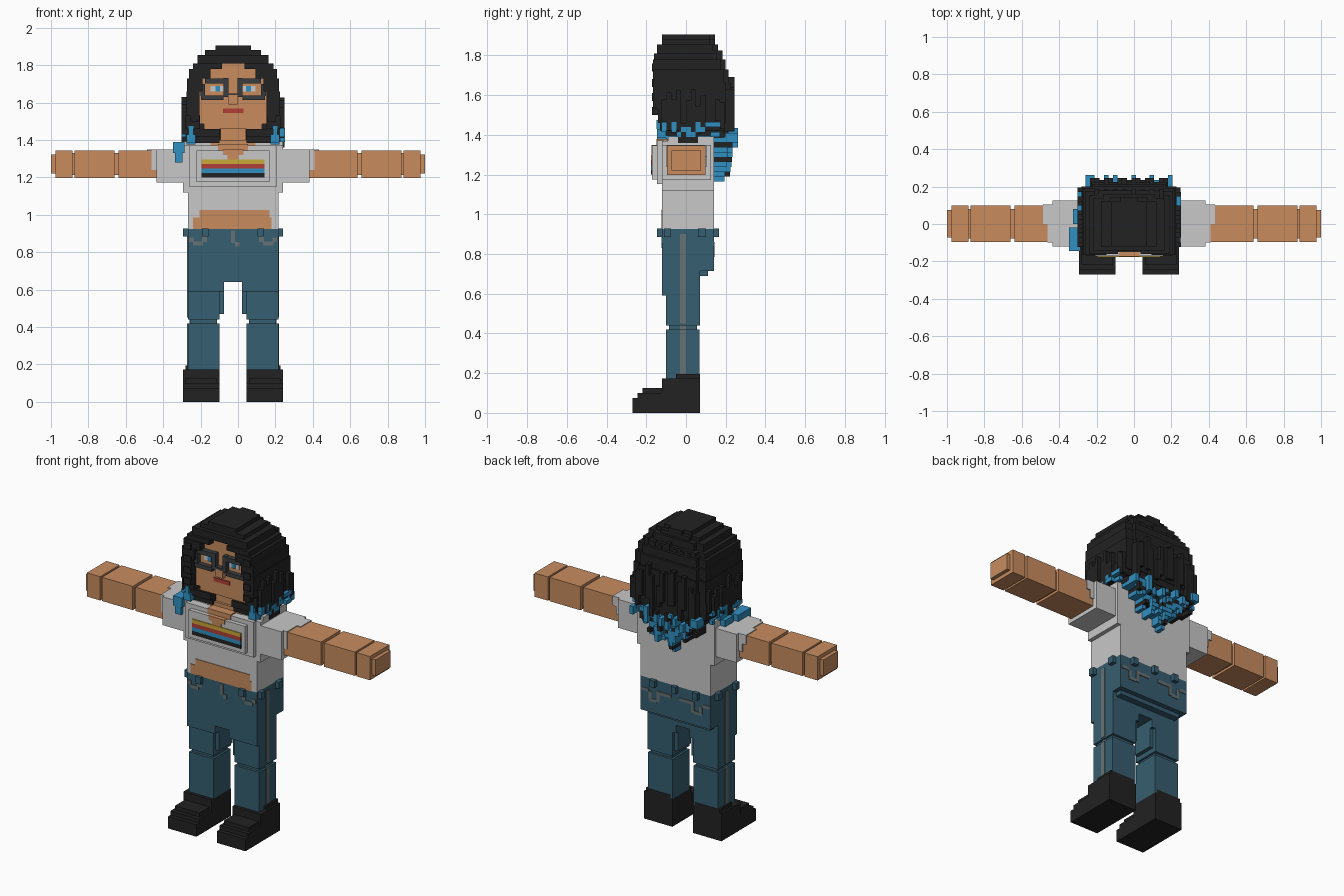
import bpy, bmesh, random

if "Cube" in bpy.data.objects:
    bpy.data.objects.remove(bpy.data.objects["Cube"], do_unlink=True)

random.seed(4)
C = -0.0265      # body centre line
U = 0.0245       # voxel size


def material(name, rgb):
    lin = [(v / 255 / 12.92 if v < 11 else ((v / 255 + 0.055) / 1.055) ** 2.4) for v in rgb] + [1.0]
    m = bpy.data.materials.new(name)
    m.use_nodes = True
    m.diffuse_color = lin
    m.node_tree.nodes["Principled BSDF"].inputs["Base Color"].default_value = lin
    return m


SKIN = material("skin", (200, 140, 95))
SHIRT = material("shirt white", (200, 200, 200))
DENIM = material("denim", (54, 94, 112))
BLACK = material("black", (34, 34, 34))
BLUE = material("bright blue", (48, 143, 193))
GREY = material("seam grey", (102, 113, 115))
RED = material("red", (178, 62, 54))
YELLOW = material("yellow", (202, 168, 58))
FRAME = material("frame grey", (58, 61, 64))


def build(name, mat, boxes, mirror=False, centre=C):
    """One object from boxes (x0, x1, y0, y1, z0, z1), x measured from the centre line."""
    bm = bmesh.new()
    for s in ((1, -1) if mirror else (1,)):
        for x0, x1, y0, y1, z0, z1 in boxes:
            vs = bmesh.ops.create_cube(bm, size=1)["verts"]
            for v in vs:
                v.co = (centre + s * ((x0 + x1) / 2 + v.co.x * (x1 - x0)),
                        (y0 + y1) / 2 + v.co.y * (y1 - y0),
                        (z0 + z1) / 2 + v.co.z * (z1 - z0))
    bmesh.ops.recalc_face_normals(bm, faces=bm.faces)
    me = bpy.data.meshes.new(name)
    bm.to_mesh(me)
    bm.free()
    me.materials.append(mat)
    ob = bpy.data.objects.new(name, me)
    bpy.context.collection.objects.link(ob)
    return ob


# Boots with a stepped toe
build("boots", BLACK, [
    (0.072, 0.267, -0.27, 0.07, 0, 0.075),
    (0.072, 0.267, -0.245, 0.07, 0.075, 0.10),
    (0.085, 0.255, -0.22, 0.07, 0.10, 0.125),
    (0.072, 0.267, -0.12, 0.07, 0.10, 0.172),
    (0.085, 0.255, -0.05, 0.07, 0.172, 0.195)], True)

# Trousers: shins, recessed knees, thighs and seat
build("trouser_legs", DENIM, [
    (0.072, 0.242, -0.10, 0.068, 0.172, 0.42),
    (0.085, 0.23, -0.085, 0.055, 0.41, 0.45),
    (0.072, 0.242, -0.10, 0.07, 0.44, 0.60),
    (0.048, 0.072, -0.08, 0.05, 0.47, 0.65),
    (0.048, 0.242, -0.12, 0.07, 0.59, 0.65)], True)
build("trouser_hips", DENIM, [
    (-0.242, 0.242, -0.12, 0.07, 0.64, 0.925),
    (-0.215, 0.215, 0.06, 0.11, 0.69, 0.72),
    (-0.242, 0.242, 0.06, 0.14, 0.715, 0.925)])
build("belt_loops", DENIM, [
    (0.13, 0.165, -0.145, -0.115, 0.885, 0.928),
    (0.13, 0.165, 0.135, 0.165, 0.885, 0.928),
    (0.24, 0.267, -0.11, -0.075, 0.885, 0.928),
    (0.24, 0.267, 0.06, 0.10, 0.885, 0.928),
    (0.0, 0.015, 0.135, 0.165, 0.885, 0.928)], True)

# Grey stitching plates: side stripes, pockets and fly
build("side_stripes", GREY, [
    (0.240, 0.245, -0.03, 0.0, 0.45, 0.90),
    (0.228, 0.233, -0.03, 0.0, 0.42, 0.45),
    (0.240, 0.245, -0.03, 0.0, 0.195, 0.42)], True)
build("pocket_stitching", GREY, [
    (0.21, 0.235, -0.124, -0.12, 0.855, 0.88),
    (0.16, 0.215, -0.124, -0.12, 0.835, 0.858),
    (0.14, 0.165, -0.124, -0.12, 0.855, 0.905),
    (0.03, 0.12, 0.14, 0.144, 0.84, 0.86),
    (0.11, 0.13, 0.14, 0.144, 0.79, 0.86),
    (0.13, 0.18, 0.14, 0.144, 0.785, 0.805),
    (0.165, 0.185, 0.14, 0.144, 0.80, 0.845),
    (0.185, 0.235, 0.14, 0.144, 0.84, 0.86)], True)
build("fly_stitching", GREY, [
    (-0.01, 0.01, -0.124, -0.12, 0.85, 0.915),
    (0.01, 0.035, -0.124, -0.12, 0.83, 0.855)])

# Shirt: waist, chest, shoulders and sleeves
build("shirt", SHIRT, [
    (-0.242, 0.242, -0.12, 0.14, 0.925, 1.18),
    (-0.267, 0.267, -0.12, 0.14, 1.12, 1.37),
    (-0.267, 0.267, -0.09, 0.14, 1.36, 1.392),
    (-0.235, 0.235, -0.145, -0.11, 1.152, 1.372),
    (-0.195, 0.195, -0.17, -0.14, 1.175, 1.345)])
build("sleeves", SHIRT, [
    (0.26, 0.41, -0.12, 0.125, 1.173, 1.35),
    (0.40, 0.435, -0.10, 0.105, 1.24, 1.35),
    (0.40, 0.46, 0.0, 0.105, 1.29, 1.35)], True)
build("midriff", SKIN, [
    (-0.215, 0.205, -0.124, -0.10, 0.925, 0.985),
    (-0.18, 0.195, -0.124, -0.10, 0.985, 1.025)])

# Chest stripes
for k, (n, m) in enumerate((("yellow", YELLOW), ("red", RED), ("blue", BLUE), ("black", BLACK))):
    z = 1.297 - k * 0.0243
    build("chest_stripe_" + n, m, [(-0.168, 0.168, -0.176, -0.169, z - 0.0243, z)])

# Arms in three segments with recessed joints
build("arms", SKIN, [
    (0.38, 0.64, -0.095, 0.098, 1.197, 1.345),
    (0.62, 0.90, -0.078, 0.08, 1.212, 1.33),
    (0.66, 0.873, -0.095, 0.098, 1.197, 1.345),
    (0.885, 0.977, -0.095, 0.098, 1.197, 1.345),
    (0.97, 1.0, -0.072, 0.075, 1.22, 1.322)], True, 0)

# Neck, neckline and head
build("neck", SKIN, [
    (-0.068, 0.068, -0.08, 0.06, 1.36, 1.50),
    (-0.12, 0.12, -0.095, 0.0, 1.37, 1.40),
    (-0.08, 0.08, -0.149, -0.08, 1.34, 1.378),
    (-0.055, 0.055, -0.174, -0.10, 1.32, 1.348),
    (-0.03, 0.03, -0.174, -0.10, 1.297, 1.322)])
build("head", SKIN, [
    (-0.155, 0.155, -0.115, 0.05, 1.46, 1.49),
    (-0.18, 0.18, -0.12, 0.05, 1.485, 1.82),
    (-0.025, 0.025, -0.15, -0.11, 1.59, 1.64)])
build("mouth", RED, [(-0.055, 0.055, -0.126, -0.12, 1.545, 1.568)])
build("eye_whites", SHIRT, [(0.045, 0.12, -0.124, -0.12, 1.66, 1.69)], True)
build("irises", BLUE, [(0.07, 0.095, -0.127, -0.12, 1.66, 1.69)], True)
build("glasses", FRAME, [
    (0.025, 0.05, -0.15, -0.12, 1.63, 1.732),
    (0.05, 0.15, -0.15, -0.12, 1.702, 1.73),
    (0.05, 0.17, -0.15, -0.12, 1.613, 1.637),
    (0.15, 0.175, -0.145, -0.12, 1.635, 1.70),
    (0.0, 0.03, -0.15, -0.12, 1.635, 1.65)], True)

# Hair in layers: z0, z1, half width, front y, back y, half width of the face opening
LAYERS = [
    (1.88, 1.905, 0.095, -0.12, 0.145, 0),
    (1.855, 1.88, 0.15, -0.12, 0.145, 0),
    (1.81, 1.855, 0.19, -0.145, 0.16, 0),
    (1.78, 1.81, 0.215, -0.16, 0.18, 0.06),
    (1.73, 1.78, 0.235, -0.165, 0.20, 0.12),
    (1.66, 1.73, 0.245, -0.165, 0.215, 0.162),
    (1.53, 1.66, 0.25, -0.165, 0.225, 0.18),
    (1.46, 1.53, 0.255, -0.14, 0.225, 0.178),
    (1.42, 1.46, 0.25, -0.13, 0.22, 0.072),
    (1.385, 1.42, 0.235, -0.11, 0.215, 0.072)]
hair = []
for z0, z1, w, f, b, o in LAYERS:
    hair.append((-w, w, 0.04, b - U, z0, z1))
    hair.append((-w + 0.05, w - 0.05, b - U, b, z0, z1))
    for s in (-1, 1):
        hair.append((min(s * o, s * w), max(s * o, s * w), f, 0.04, z0, z1))
# Raised strands on the back and sides, and ragged locks beside the face
for i in range(-8, 9):
    zt, zb = random.uniform(1.56, 1.70), random.uniform(1.36, 1.50)
    if i % 3:
        hair.append(((i - 0.5) * U, (i + 0.5) * U, 0.15, 0.245, zb, zt))
    if i % 2:
        hair.append(((i - 0.5) * U, (i + 0.5) * U, 0.10, 0.185, 1.7, random.uniform(1.79, 1.83)))
for s in (-1, 1):
    for j in range(-5, 9):
        y, zt, zb = j * U, random.uniform(1.54, 1.63), random.uniform(1.40, 1.47)
        if random.random() < 0.65:
            hair.append((s * 0.25 - U, s * 0.25 + U, y, y + U, zb, zt))
    hair.append((s * 0.25 - U, s * 0.25 + U, -0.04, 0.06, 1.36, 1.46))
    for z in (1.50, 1.57, 1.64, 1.72):
        hair.append((s * 0.205 - U, s * 0.205 + U, -0.172, -0.12, z, z + 0.04))
build("hair", BLACK, hair)

# Long back tail and shoulder tips made of scattered voxels
tips = {True: [], False: []}
for i in range(-9, 10):
    x = i * U
    z = 1.41
    bottom = 1.15 + 0.75 * abs(x) + random.uniform(0, 0.10)
    drift = random.choice((0, 1))
    while z > bottom:
        drift = max(0, min(1, drift + random.choice((-1, 0, 0, 1))))
        y = 0.185 + drift * U - max(0, 1.3 - z) * 0.15
        blue = random.random() < (0.62 if z > 1.33 else 0.85)
        tips[blue].append((x - U / 2, x + U / 2, 0.135, y + U, z - U, z))
        if blue and z > 1.34 and random.random() < 0.35:
            tips[True].append((x - U / 2, x + U / 2, 0.2, 0.262, z - U, z + U))
        z -= U
for s in (-1, 1):
    for j in range(-5, 7):
        y = j * U
        for z in (1.39, 1.415, 1.44):
            if random.random() < 0.45:
                x = s * (0.252 + U / 2)
                tips[True].append((x - U / 2, x + U / 2, y, y + U, z, z + U))
    x = s * 0.225
    tips[True] += [(x - U, x + U, -0.145, -0.10, 1.385, 1.43),
                   (x - U / 2, x + U / 2, -0.148, -0.10, 1.43, 1.475),
                   (x - U, x + U, -0.10, 0.14, 1.376, 1.397)]
tips[True] += [(-0.32, -0.26, -0.145, -0.02, 1.33, 1.39), (-0.31, -0.27, -0.14, -0.115, 1.28, 1.34),
               (-0.30, -0.26, 0.0, 0.08, 1.34, 1.39)]
build("hair_blue_tips", BLUE, tips[True])
build("hair_dark_tips", BLACK, tips[False])
